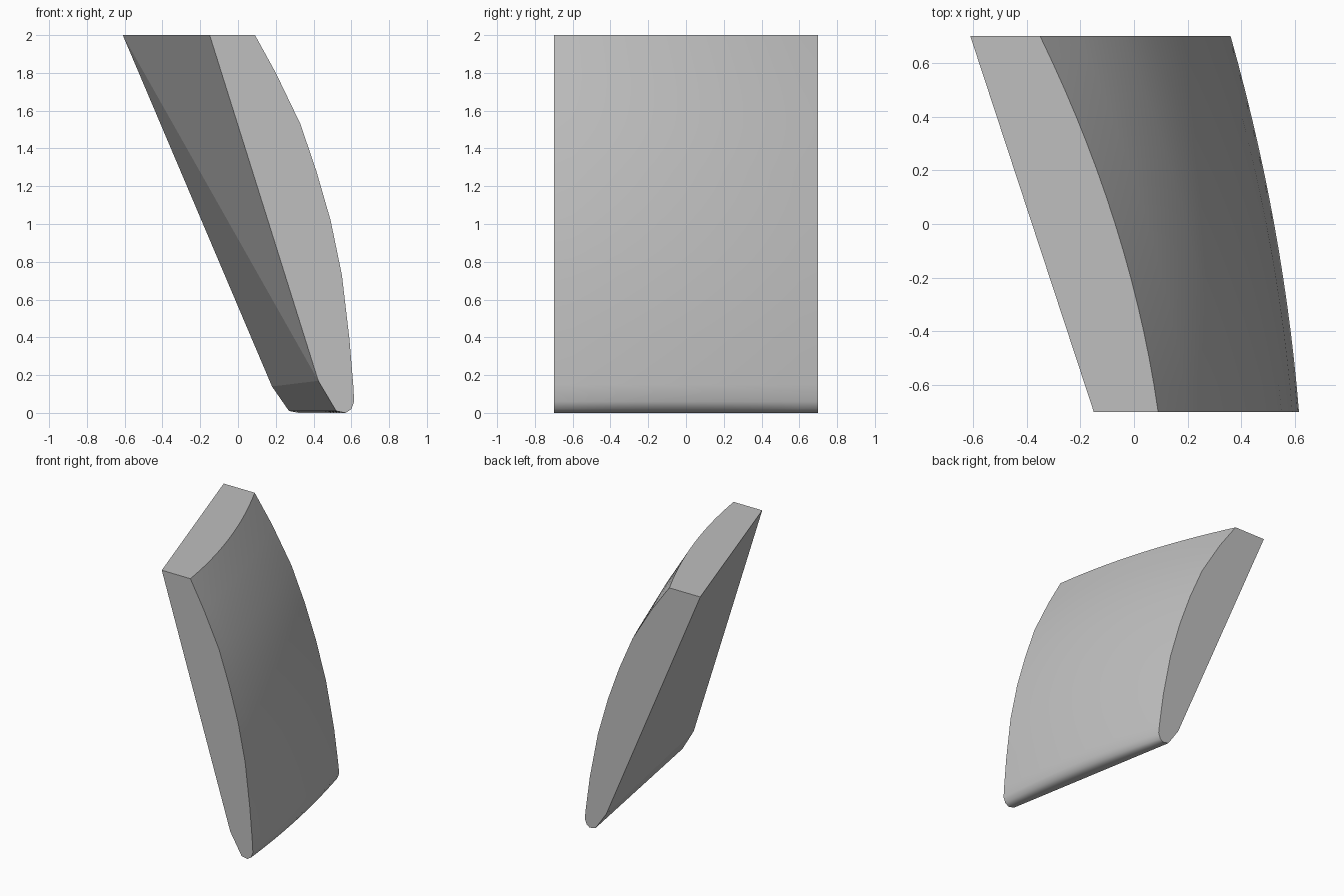
import bpy
import bmesh
from mathutils import Vector

cube = bpy.data.objects.get("Cube")
if cube:
    bpy.data.objects.remove(cube, do_unlink=True)

HALF_DEPTH = 0.7
STATIONS = 14

# Curved outer profile: front x, front z, back x, back z, bulge between the ends
OUTER = [
    (0.09, 2.0, -0.35, 2.0, 0.06),
    (0.20, 1.80, -0.205, 1.80, 0.055),
    (0.33, 1.53, -0.04, 1.53, 0.05),
    (0.415, 1.28, 0.07, 1.28, 0.05),
    (0.49, 1.02, 0.165, 1.02, 0.045),
    (0.55, 0.73, 0.25, 0.73, 0.04),
    (0.59, 0.39, 0.317, 0.39, 0.04),
    (0.61, 0.15, 0.35, 0.15, 0.035),
    (0.615, 0.06, 0.36, 0.06, 0.035),
    (0.60, 0.02, 0.345, 0.02, 0.03),
    (0.57, 0.0, 0.32, 0.0, 0.02),
    (0.52, 0.01, 0.27, 0.01, 0.0),
]

bm = bmesh.new()


def outer_point(row, t):
    fx, fz, bx, bz, bulge = row
    x = fx + (bx - fx) * t + bulge * 4 * t * (1 - t)
    return bm.verts.new(Vector((x, HALF_DEPTH * (2 * t - 1), fz + (bz - fz) * t)))


# Smooth outer shell, running front to back
grid = [[outer_point(row, i / STATIONS) for i in range(STATIONS + 1)] for row in OUTER]
for upper, lower in zip(grid, grid[1:]):
    for i in range(STATIONS):
        face = bm.faces.new((upper[i], lower[i], lower[i + 1], upper[i + 1]))
        face.smooth = True

# Flat inner side, folded along its diagonal
front_top = bm.verts.new((-0.15, -HALF_DEPTH, 2))
back_top = bm.verts.new((-0.61, HALF_DEPTH, 2))
front_low = bm.verts.new((0.425, -HALF_DEPTH, 0.17))
back_low = bm.verts.new((0.18, HALF_DEPTH, 0.14))
bm.faces.new((front_top, back_top, front_low))
bm.faces.new((back_top, back_low, front_low))

# Bottom chamfer, top cap and the two end caps
bm.faces.new([front_low, back_low] + grid[-1][::-1])
bm.faces.new([back_top, front_top] + grid[0])
bm.faces.new([front_low, front_top] + [row[0] for row in grid])
bm.faces.new([back_low, back_top] + [row[-1] for row in grid])
bmesh.ops.recalc_face_normals(bm, faces=bm.faces[:])

mesh = bpy.data.meshes.new("curved_panel")
bm.to_mesh(mesh)
bm.free()
panel = bpy.data.objects.new("curved_panel", mesh)
bpy.context.collection.objects.link(panel)

# Plain grey finish
grey = bpy.data.materials.new("plain_grey")
grey.use_nodes = True
colour = (0.52, 0.52, 0.52, 1)
grey.diffuse_color = colour
for node in grey.node_tree.nodes:
    if node.type == "BSDF_PRINCIPLED":
        node.inputs["Base Color"].default_value = colour
mesh.materials.append(grey)
